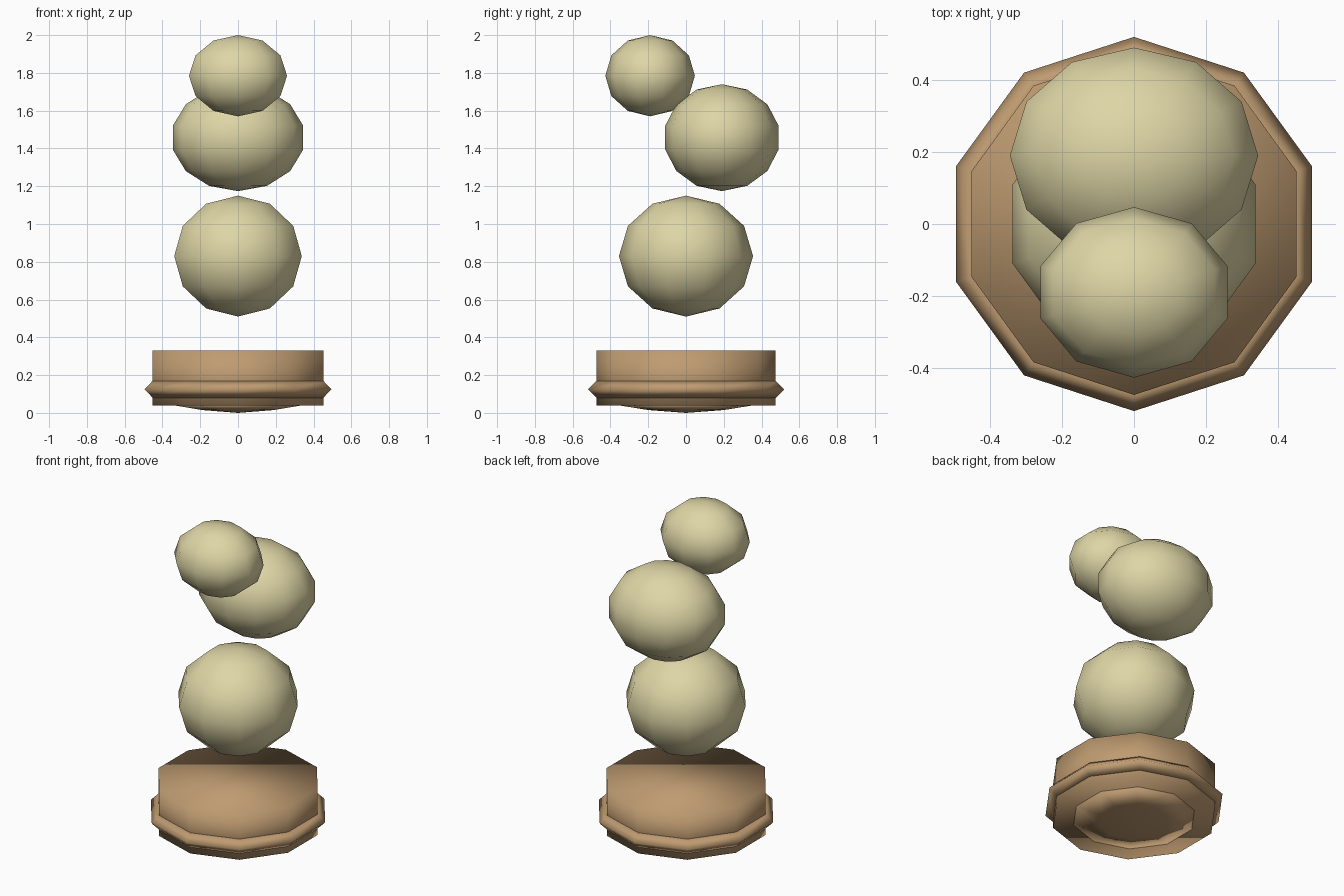
import bpy
import bmesh
from math import cos, sin, pi

cube = bpy.data.objects.get("Cube")
if cube:
    bpy.data.objects.remove(cube)


def make_material(name, color):
    mat = bpy.data.materials.new(name)
    mat.use_nodes = True
    mat.diffuse_color = (*color, 1)
    mat.node_tree.nodes["Principled BSDF"].inputs["Base Color"].default_value = (*color, 1)
    return mat


cream = make_material("cream", (0.73, 0.67, 0.38))
brown = make_material("warm brown", (0.52, 0.33, 0.165))


def lathe(name, mat, profile, sides, center=(0, 0, 0), scale=(1, 1, 1), loop=False):
    """Turn a (radius, z) profile, listed bottom to top, with a vertex on +y."""
    bm = bmesh.new()
    rings = []
    for r, z in profile:
        count = sides if r > 0 else 1
        angles = [pi / 2 + 2 * pi * i / sides for i in range(count)]
        rings.append([bm.verts.new((center[0] + r * cos(a) * scale[0],
                                    center[1] + r * sin(a) * scale[1],
                                    center[2] + z * scale[2])) for a in angles])
    pairs = list(zip(rings, rings[1:]))
    if loop:
        pairs.append((rings[-1], rings[0]))
    for low, high in pairs:
        for i in range(sides):
            j = (i + 1) % sides
            corners = [low[i % len(low)], low[j % len(low)],
                       high[j % len(high)], high[i % len(high)]]
            bm.faces.new(list(dict.fromkeys(corners)))
    # Flat caps close any open ends
    if not loop:
        for ring in (rings[0], rings[-1]):
            if len(ring) > 1:
                bm.faces.new(ring)
    bmesh.ops.recalc_face_normals(bm, faces=bm.faces)
    for face in bm.faces:
        face.smooth = True
    mesh = bpy.data.meshes.new(name)
    bm.to_mesh(mesh)
    bm.free()
    mesh.materials.append(mat)
    obj = bpy.data.objects.new(name, mesh)
    bpy.context.collection.objects.link(obj)
    return obj


def ball(name, center, radii, sides, rows):
    """Stretched low-poly ball with its poles up and down."""
    arc = [(sin(pi * k / rows), -cos(pi * k / rows)) for k in range(1, rows)]
    lathe(name, cream, [(0, -1)] + arc + [(0, 1)], sides, center, radii)


# Base: drum, surrounding ridge and shallow rounded underside
lathe("base_drum", brown, [(0.475, 0.04), (0.475, 0.33)], 10)
lathe("base_ridge", brown,
      [(0.475, 0.08), (0.52, 0.125), (0.475, 0.17), (0.43, 0.125)], 10, loop=True)
lathe("base_underside", brown,
      [(0, 0), (0.2, 0.015), (0.355, 0.04), (0.3, 0.07), (0, 0.08)], 10)

# Floating balls
ball("lower_ball", (0, 0, 0.83), (0.355, 0.355, 0.32), 10, 6)
ball("middle_ball", (0, 0.19, 1.457), (0.354, 0.308, 0.283), 12, 7)
ball("upper_ball", (0, -0.19, 1.785), (0.273, 0.237, 0.215), 10, 6)
